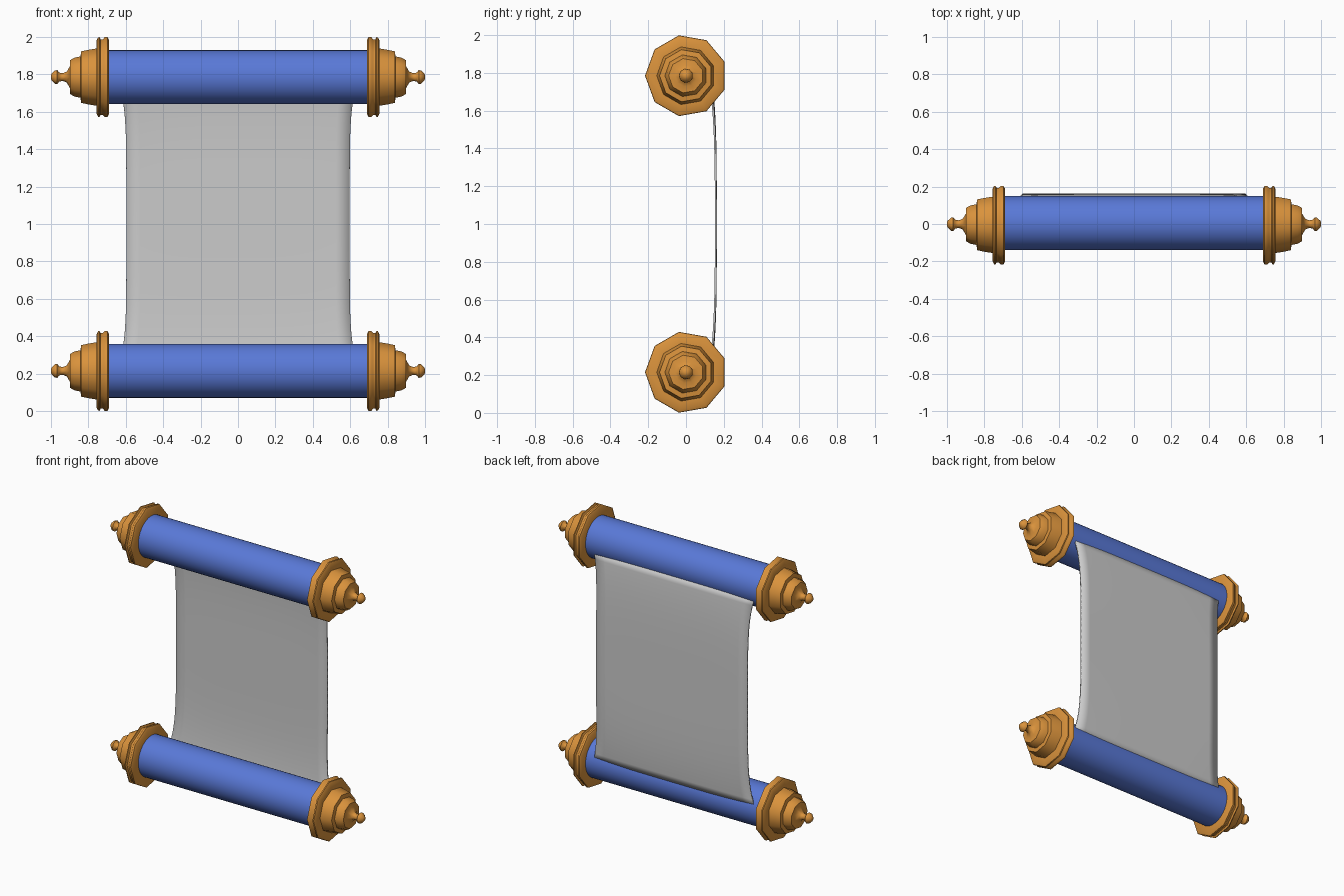
import bpy, bmesh, math

if "Cube" in bpy.data.objects:
    bpy.data.objects.remove(bpy.data.objects["Cube"])


def material(name, color):
    m = bpy.data.materials.new(name)
    m.diffuse_color = (*color, 1)
    m.use_nodes = True
    m.node_tree.nodes["Principled BSDF"].inputs["Base Color"].default_value = m.diffuse_color
    return m


WOOD = material("wood_orange", (0.70, 0.29, 0.045))
BLUE = material("roll_blue", (0.10, 0.19, 0.68))


def finish(bm, name, mat=None, angle=50):
    bmesh.ops.recalc_face_normals(bm, faces=bm.faces)
    me = bpy.data.meshes.new(name)
    bm.to_mesh(me)
    bm.free()
    ob = bpy.data.objects.new(name, me)
    bpy.context.collection.objects.link(ob)
    if mat:
        me.materials.append(mat)
    bpy.ops.object.select_all(action='DESELECT')
    ob.select_set(True)
    bpy.context.view_layer.objects.active = ob
    bpy.ops.object.shade_smooth_by_angle(angle=math.radians(angle))
    return ob


def lathe_x(name, profile, sides, y, z, mat, flip=1):
    """Spin (x, radius) pairs around an x axis, a flat side facing +y."""
    bm = bmesh.new()
    rings = []
    for x, r in profile:
        ring = []
        for i in range(sides):
            a = 2 * math.pi * (i + 0.5) / sides
            ring.append(bm.verts.new((flip * x, y + r * math.cos(a), z + r * math.sin(a))))
        rings.append(ring)
    for r0, r1 in zip(rings, rings[1:]):
        for i in range(sides):
            j = (i + 1) % sides
            bm.faces.new((r0[i], r0[j], r1[j], r1[i]))
    bm.faces.new(rings[0])
    bm.faces.new(rings[-1])
    return finish(bm, name, mat)


# Turned finial: grooved flange, stepped body, spindle and knob
CAP = [(0.69, 0.10), (0.69, 0.203), (0.698, 0.217), (0.712, 0.217), (0.722, 0.205),
       (0.734, 0.205), (0.740, 0.217), (0.748, 0.215), (0.756, 0.198), (0.757, 0.155),
       (0.80, 0.148), (0.838, 0.140), (0.842, 0.112), (0.875, 0.105), (0.897, 0.092),
       (0.899, 0.058), (0.915, 0.030), (0.935, 0.021), (0.955, 0.024), (0.966, 0.038),
       (0.978, 0.036), (0.997, 0.017), (1.0, 0.006)]

for tag, z in (("upper", 1.785), ("lower", 0.215)):
    lathe_x(tag + "_roll", [(-0.70, 0.145), (0.70, 0.145)], 40, 0.005, z, BLUE)
    for side, s in (("right", 1), ("left", -1)):
        lathe_x(f"{tag}_{side}_finial", CAP, 9, 0, z, WOOD, s)

# Stretched sheet: waisted sides, bowed so its ends sink into the rolls
NU, NV = 16, 32
bm = bmesh.new()
grid = []
for j in range(NV + 1):
    v = 2 * j / NV - 1
    row = []
    for i in range(NU + 1):
        u = 2 * i / NU - 1
        half = 0.597 + 0.036 * v ** 6
        y = 0.158 - 0.022 * v ** 4 - 0.006 * u ** 4 * v * v
        row.append(bm.verts.new((u * half, y, 1 + 0.74 * v)))
    grid.append(row)
for j in range(NV):
    for i in range(NU):
        bm.faces.new((grid[j][i], grid[j][i + 1], grid[j + 1][i + 1], grid[j + 1][i]))
sheet = finish(bm, "sheet")
thick = sheet.modifiers.new("thickness", 'SOLIDIFY')
thick.thickness = 0.01
thick.offset = 0
